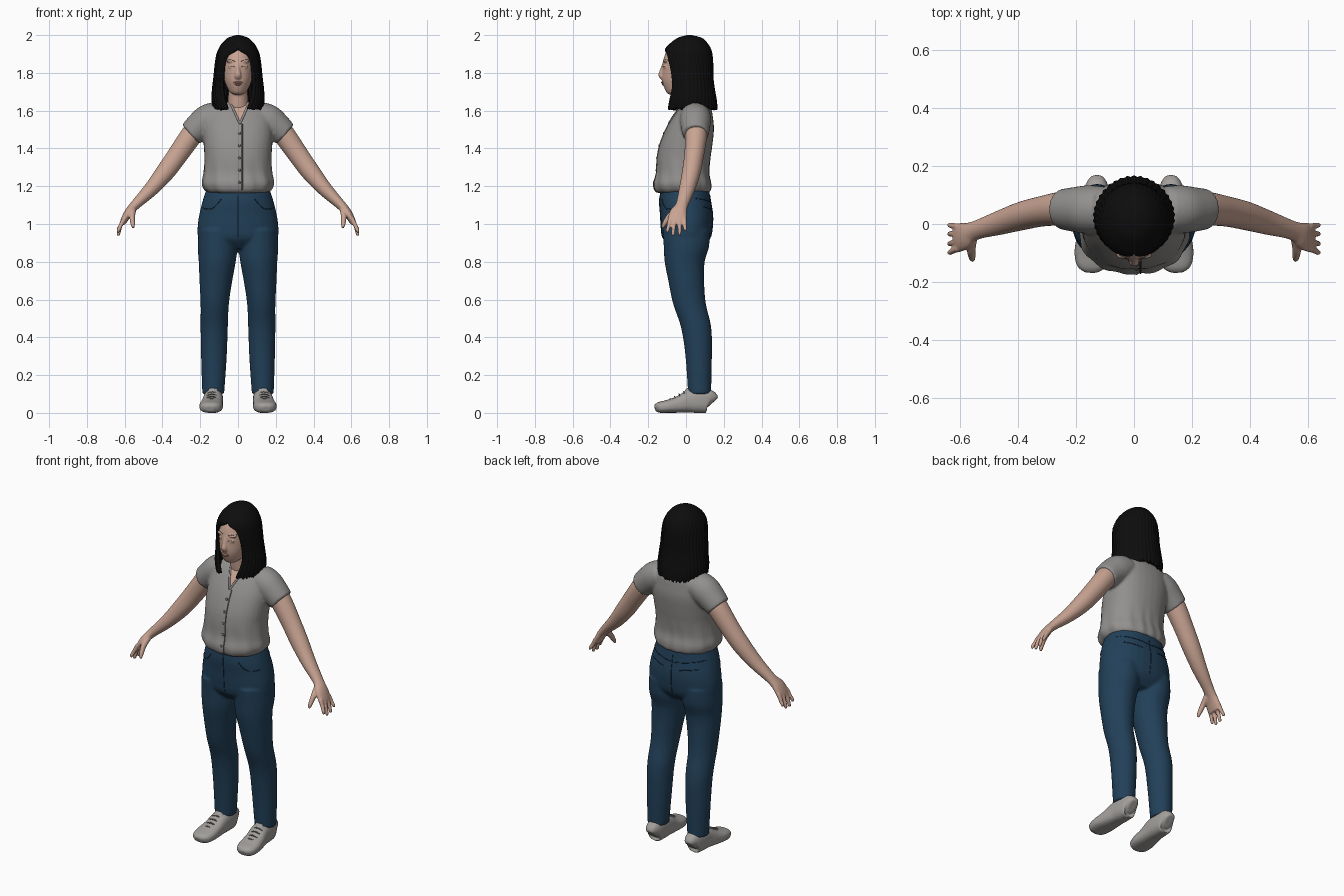
import bpy, bmesh, math, random
from mathutils import Vector, Matrix
from mathutils.bvhtree import BVHTree

if "Cube" in bpy.data.objects:
    bpy.data.objects.remove(bpy.data.objects["Cube"])

random.seed(3)

def mat(name, r, g, b):
    m = bpy.data.materials.new(name)
    m.diffuse_color = (r, g, b, 1)
    m.use_nodes = True
    m.node_tree.nodes["Principled BSDF"].inputs["Base Color"].default_value = m.diffuse_color
    return m

SKIN = mat("skin", 0.58, 0.37, 0.29)
LIPS = mat("lips", 0.48, 0.25, 0.20)
HAIR = mat("black hair", 0.004, 0.004, 0.004)
SHIRT = mat("grey shirt", 0.29, 0.28, 0.27)
TRIM = mat("dark trim", 0.17, 0.165, 0.16)
DENIM = mat("denim", 0.016, 0.052, 0.10)
SEAM = mat("denim seam", 0.009, 0.03, 0.06)
SHOE = mat("shoe grey", 0.36, 0.345, 0.33)

def spline(rows, n=5):
    """Catmull-Rom resampling of tuples."""
    r = [rows[0]] + list(rows) + [rows[-1]]
    out = []
    for i in range(1, len(r) - 2):
        for k in range(n):
            t = k / n
            out.append([0.5 * (2*b + (c-a)*t + (2*a-5*b+4*c-d)*t*t + (3*b-a-3*c+d)*t**3)
                        for a, b, c, d in zip(r[i-1], r[i], r[i+1], r[i+2])])
    return out + [list(rows[-1])]

def loft(bm, rows, flat=True, p=2.0, sx=1, ref=(0, 1, 0), seg=32):
    """Skin rings (x, y, z, radius_u, radius_v); flat rings are horizontal."""
    rows = spline(rows)
    pts = [Vector(r[:3]) for r in rows]
    rings = []
    for i, r in enumerate(rows):
        if flat:
            u, v = Vector((1, 0, 0)), Vector((0, 1, 0))
        else:
            t = (pts[min(i+1, len(pts)-1)] - pts[max(i-1, 0)]).normalized()
            u = Vector(ref)
            u = (u - t * u.dot(t)).normalized()
            v = t.cross(u)
        ring = []
        for k in range(seg):
            a = 2 * math.pi * k / seg
            c, s = math.cos(a), math.sin(a)
            co = pts[i] + u * (r[3] * math.copysign(abs(c)**(2/p), c)) \
                + v * (r[4] * math.copysign(abs(s)**(2/p), s))
            ring.append(bm.verts.new((co.x * sx, co.y, co.z)))
        rings.append(ring)
    for a, b in zip(rings, rings[1:]):
        for k in range(seg):
            bm.faces.new((a[k], a[(k+1) % seg], b[(k+1) % seg], b[k]))
    bm.faces.new(rings[0])
    bm.faces.new(rings[-1])

def blob(bm, co, r):
    bmesh.ops.create_uvsphere(bm, u_segments=16, v_segments=10, radius=1,
                              matrix=Matrix.Translation(co) @ Matrix.Diagonal((*r, 1)))

def finish(name, bm, *mats, voxel=0, relax=4):
    """Turn a bmesh into an object; voxel > 0 fuses overlapping volumes."""
    bmesh.ops.recalc_face_normals(bm, faces=bm.faces[:])
    me = bpy.data.meshes.new(name)
    bm.to_mesh(me)
    bm.free()
    for m in mats:
        me.materials.append(m)
    ob = bpy.data.objects.new(name, me)
    bpy.context.collection.objects.link(ob)
    if voxel:
        md = ob.modifiers.new("fuse", 'REMESH')
        md.mode, md.voxel_size = 'VOXEL', voxel
        sm = ob.modifiers.new("relax", 'SMOOTH')
        sm.factor, sm.iterations = 0.5, relax
        bpy.context.view_layer.update()
        dg = bpy.context.evaluated_depsgraph_get()
        baked = bpy.data.meshes.new_from_object(ob.evaluated_get(dg))
        ob.modifiers.clear()
        ob.data = baked
    for f in ob.data.polygons:
        f.use_smooth = True
    return ob

def surface(ob):
    """Return a function giving the front (or back) surface point at x, z."""
    tree = BVHTree.FromPolygons([v.co.copy() for v in ob.data.vertices],
                                [tuple(f.vertices) for f in ob.data.polygons])
    def hit(x, z, side=-1):
        loc = tree.ray_cast(Vector((x, side, z)), Vector((0, -side, 0)))[0]
        return loc if loc else Vector((x, side * 0.1, z))
    return hit

def strip(name, pts, r, m):
    cu = bpy.data.curves.new(name, 'CURVE')
    cu.dimensions, cu.bevel_depth, cu.bevel_resolution, cu.use_fill_caps = '3D', r, 1, True
    sp = cu.splines.new('POLY')
    sp.points.add(len(pts) - 1)
    for q, co in zip(sp.points, pts):
        q.co = (*co, 1)
    cu.materials.append(m)
    bpy.context.collection.objects.link(bpy.data.objects.new(name, cu))

# Jeans: pelvis and two legs fused
bm = bmesh.new()
loft(bm, [(0, -.006, 1.19, .165, .128), (0, -.005, 1.12, .188, .136), (0, .003, 1.05, .205, .139),
          (0, .004, .98, .214, .136), (0, .003, .92, .205, .124), (0, .005, .87, .13, .08)], p=2.2)
for s in (1, -1):
    loft(bm, [(.108, .002, .97, .10, .125), (.108, .002, .88, .105, .12), (.11, -.007, .80, .098, .106),
              (.117, .001, .70, .087, .095), (.123, .018, .58, .075, .087), (.126, .054, .45, .072, .080),
              (.1275, .067, .30, .068, .070), (.131, .072, .10, .058, .061)], sx=s)
hit = surface(finish("jeans", bm, DENIM, voxel=.008))

# Jeans seams: front pockets, back pockets, fly
def seam(name, a, b, side, sag=0):
    pts = [hit(a[0] + (b[0]-a[0])*t, a[1] + (b[1]-a[1])*t - sag*math.sin(math.pi*t), side)
           for t in [i / 12 for i in range(13)]]
    strip(name, pts, .0025, SEAM)

for s in (1, -1):
    seam("front_pocket", (s*.09, 1.13), (s*.185, 1.085), -1, .025)
    seam("back_pocket", (s*.05, 1.075), (s*.15, 1.09), 1)
    seam("back_yoke", (0, 1.11), (s*.17, 1.135), 1)
seam("fly", (0, 1.15), (0, .93), -1)
seam("back_seam", (0, 1.15), (0, .93), 1)

# Shirt: torso and short sleeves fused
bm = bmesh.new()
loft(bm, [(0, -.018, 1.165, .155, .135), (0, -.018, 1.18, .177, .150), (0, -.02, 1.215, .191, .153),
          (0, -.018, 1.27, .183, .141), (0, -.012, 1.35, .178, .142), (0, 0, 1.42, .182, .14),
          (0, .02, 1.50, .185, .128), (0, .035, 1.56, .178, .108), (0, .048, 1.61, .16, .085),
          (0, .05, 1.645, .11, .05)], p=2.25)
for s in (1, -1):
    loft(bm, [(.11, .05, 1.575, .08, .075), (.16, .05, 1.55, .083, .083),
              (.205, .05, 1.515, .077, .077), (.25, .051, 1.475, .069, .068)], flat=False, sx=s)
shirt = finish("shirt", bm, SHIRT, SKIN, voxel=.008)

# Gathered folds near the hem, and the open V neck cut into the chest
bm = bmesh.new()
bm.from_mesh(shirt.data)
for v in bm.verts:
    fade = max(0, min(1, (1.36 - v.co.z) / .12))
    k = 1 + .014 * fade * math.sin(13 * math.atan2(v.co.y, v.co.x) + 9 * v.co.z)
    v.co.x *= k
    v.co.y *= k
tip = Vector((.01, 0, 1.53))
planes = [Vector((s * .115, 0, -.05)).normalized() for s in (1, -1)]
for n in planes:
    bmesh.ops.bisect_plane(bm, geom=bm.verts[:] + bm.edges[:] + bm.faces[:], plane_co=tip, plane_no=n)
for f in bm.faces:
    c = f.calc_center_median()
    if c.y < .045 and all((c - tip).dot(n) < 0 for n in planes) and c.z > 1.53:
        f.material_index = 1
    f.smooth = True
bm.to_mesh(shirt.data)
bm.free()
hit = surface(shirt)

# Collar edges, placket and buttons
for s in (1, -1):
    strip("collar", [hit(.01 + s*.045*t, 1.53 + .10*t) for t in [i / 8 for i in range(9)]], .006, SHIRT)
strip("placket", [hit(.022, 1.53 - .35 * i / 20) for i in range(21)], .0035, TRIM)
bm = bmesh.new()
for i in range(5):
    blob(bm, hit(.008, 1.48 - .065 * i), (.007, .005, .007))
finish("buttons", bm, TRIM)

# Arms and hands
for s, side in ((1, "left"), (-1, "right")):
    bm = bmesh.new()
    loft(bm, [(.20, .053, 1.53, .058, .058), (.25, .053, 1.465, .058, .058), (.32, .043, 1.365, .052, .054),
              (.385, .028, 1.275, .049, .050), (.46, .005, 1.185, .042, .039), (.545, -.022, 1.10, .033, .026),
              (.58, -.04, 1.06, .046, .022), (.603, -.047, 1.02, .050, .018), (.611, -.047, 1.0, .045, .014)],
         flat=False, sx=s)
    for y0, y1, z in ((-.085, -.098, .955), (-.06, -.068, .937), (-.034, -.034, .94), (-.009, -.004, .962)):
        loft(bm, [(.603, y0, 1.03, .011, .012), (.622, (y0+y1)/2, .99, .0105, .011),
                  (.633, y1, z + .012, .009, .010), (.635, y1, z, .005, .006)],
             flat=False, sx=s, seg=14)
    loft(bm, [(.555, -.05, 1.075, .016, .018), (.56, -.088, 1.04, .015, .016),
              (.557, -.115, 1.0, .012, .012), (.555, -.124, .98, .007, .007)],
         flat=False, sx=s, ref=(1, 0, 0), seg=16)
    finish(side + "_arm", bm, SKIN, voxel=.005, relax=2)

# Head, neck, nose and eyelids
bm = bmesh.new()
loft(bm, [(0, -.062, 1.685, .02, .025), (0, -.055, 1.70, .045, .05), (0, -.035, 1.75, .069, .090),
          (0, -.02, 1.80, .081, .107), (0, -.01, 1.86, .086, .112), (0, 0, 1.92, .08, .10),
          (0, .01, 1.965, .05, .06)])
loft(bm, [(0, .01, 1.76, .052, .058), (0, .018, 1.68, .052, .056), (0, .03, 1.62, .058, .062),
          (0, .04, 1.57, .08, .06)])
loft(bm, [(0, -.115, 1.85, .009, .010), (0, -.126, 1.815, .011, .012), (0, -.133, 1.787, .017, .013),
          (0, -.118, 1.768, .014, .010)], flat=False, ref=(1, 0, 0), seg=16)
for s in (1, -1):
    blob(bm, (s*.034, -.108, 1.832), (.018, .012, .009))
    blob(bm, (s*.036, -.106, 1.862), (.026, .015, .008))
blob(bm, (0, -.094, 1.712), (.022, .016, .014))
hit = surface(finish("head", bm, SKIN, voxel=.005, relax=3))

# Lips, brows and lash lines
bm = bmesh.new()
for z, w in ((1.749, .024), (1.739, .020)):
    blob(bm, hit(0, z), (w, .007, .0055))
finish("mouth", bm, LIPS)
for s in (1, -1):
    strip("brow", [hit(s*(.017 + .04*t), 1.862 + .008*math.sin(2.4*t)) for t in (0, .25, .5, .75, 1)], .002, TRIM)
    strip("lash_line", [hit(s*(.02 + .03*t), 1.832 + .004*math.sin(3.1*t)) for t in (0, .25, .5, .75, 1)], .0015, TRIM)

# Hair: a shell of strands, open at the face (z, half width, front y, back y, opening angle)
bm = bmesh.new()
N = 120
rows = spline([(2.0, .012, .005, .03, 0), (1.985, .055, -.045, .085, 0), (1.955, .086, -.085, .115, 0),
               (1.93, .101, -.108, .13, 3), (1.90, .113, -.118, .138, 30), (1.85, .121, -.118, .142, 40),
               (1.78, .128, -.11, .143, 44), (1.72, .135, -.106, .15, 42), (1.66, .139, -.11, .16, 35),
               (1.61, .132, -.11, .165, 28)])
tips = [random.uniform(-.008, .008) for _ in range(N + 1)]
rings = []
for z, rx, yf, yb, deg in rows:
    phi = math.radians(max(0, deg))
    ring = []
    for k in range(N + 1):
        a = phi + (2 * math.pi - 2 * phi) * k / N
        w = 1 + .018 * math.cos(30 * 2 * math.pi * k / N) * min(1, (2 - z) * 8)
        ring.append(bm.verts.new((rx * w * math.sin(a), (yf + yb)/2 - (yb - yf)/2 * w * math.cos(a),
                                  z + tips[k] * max(0, (1.68 - z) / .07))))
    rings.append(ring)
for a, b in zip(rings, rings[1:]):
    for k in range(N):
        bm.faces.new((a[k], a[k+1], b[k+1], b[k]))
bm.faces.new(rings[0][:-1])
bmesh.ops.remove_doubles(bm, verts=bm.verts[:], dist=.0002)
hair = finish("hair", bm, HAIR)
sol = hair.modifiers.new("thickness", 'SOLIDIFY')
sol.thickness, sol.offset = .02, -1

# Shoes with tongue and laces
for s, side in ((1, "left"), (-1, "right")):
    bm = bmesh.new()
    loft(bm, [(.128, .137, .05, .022, .038), (.128, .122, .061, .043, .061), (.13, .07, .064, .051, .064),
              (.132, .02, .060, .053, .060), (.138, -.04, .044, .058, .044), (.143, -.10, .034, .062, .034),
              (.147, -.145, .028, .050, .028), (.148, -.164, .022, .022, .016)],
         flat=False, p=2.6, sx=s, ref=(1, 0, 0))
    loft(bm, [(.137, -.03, .075, .022, .012), (.134, 0, .108, .028, .011), (.133, .012, .13, .024, .007)],
         flat=False, sx=s, ref=(1, 0, 0))
    finish(side + "_shoe", bm, SHOE, voxel=.005)
    for i in range(4):
        y, z = -.012 - .024 * i, .112 - .0125 * i
        strip("lace", [(s * (.135 - .07*y + d), y + 4*d*d, z - 12*d*d) for d in (-.03, -.015, 0, .015, .03)], .0035, TRIM)
